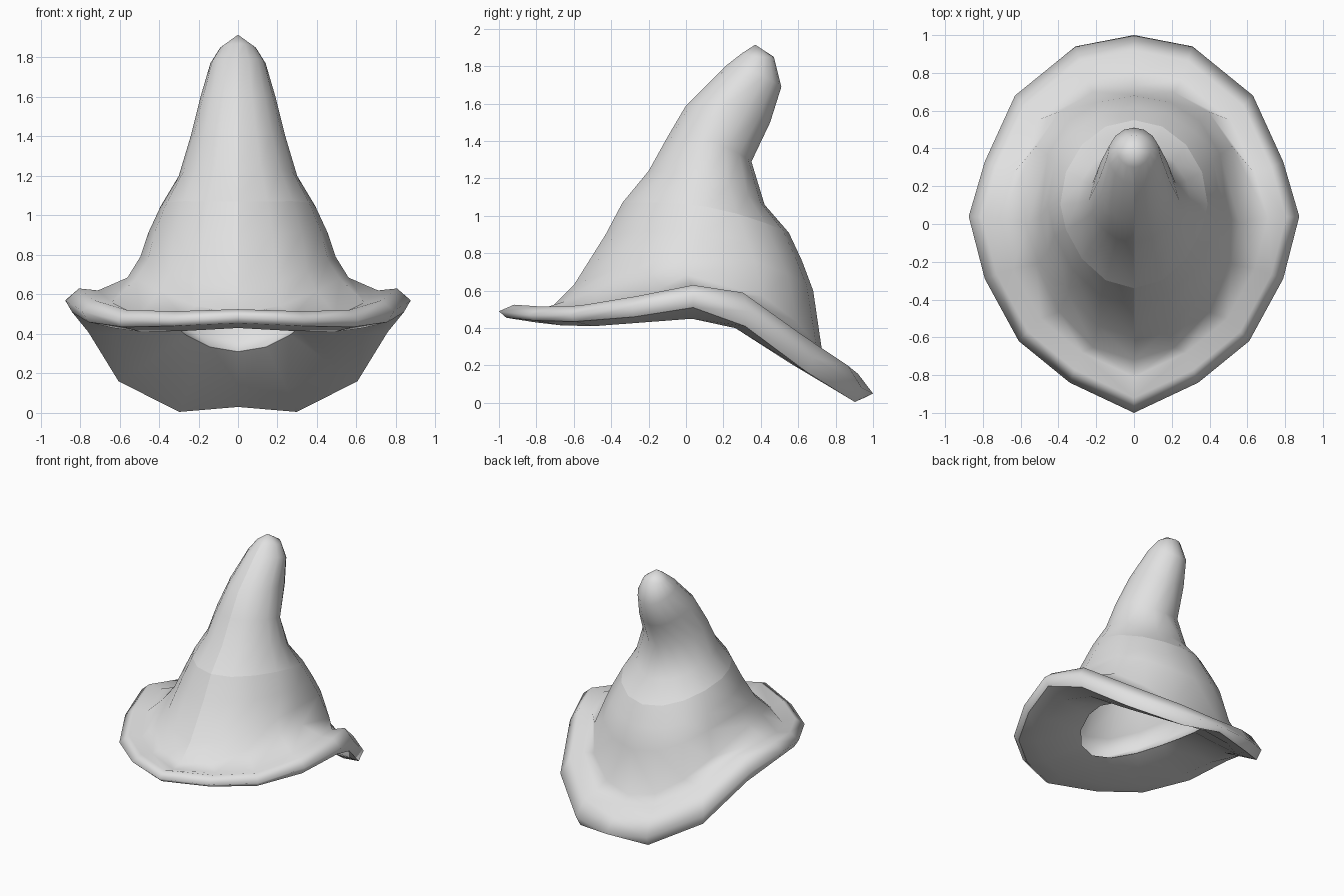
import bpy, bmesh, math

cube = bpy.data.objects.get("Cube")
if cube:
    bpy.data.objects.remove(cube, do_unlink=True)

felt = bpy.data.materials.new("pale_grey_felt")
felt.use_nodes = True
GREY = (0.75, 0.75, 0.75, 1)
felt.diffuse_color = GREY
felt.node_tree.nodes["Principled BSDF"].inputs["Base Color"].default_value = GREY

HALF = 8  # segments from front to back on one side


def oval(yf, zf, yb, zb, w, zs, back=1):
    """Half a tilted oval: front point, back point, half width, side height.
    A back power under 1 squares off the rear."""
    pts = []
    for i in range(HALF + 1):
        t = math.pi * i / HALF
        c = math.cos(t)
        s = 0 if i == HALF else math.sin(t)
        # slight ridge down the front
        c = c ** 1.25 if c > 0.01 else -abs(c) ** back if c < -0.01 else 0
        y = (yf + yb) / 2 - (yb - yf) / 2 * c
        z = (zf + zb) / 2 - (zb - zf) / 2 * c + (zs - (zf + zb) / 2) * s * s
        pts.append((w * s, y, z))
    return pts


# Plan of the brim, front to back
RIM = [(0, -1), (.34, -.84), (.61, -.62), (.79, -.29), (.875, .04),
       (.79, .33), (.63, .68), (.31, .94), (0, 1)]


def brim(scale, heights):
    return [(x * scale, y * scale, z) for (x, y), z in zip(RIM, heights)]


def loft(name, rings, cap, creases=(), ridge_from=None):
    """Skin the half rings, close the last one to a point, mirror."""
    bm = bmesh.new()
    rows = [[bm.verts.new(p) for p in ring] for ring in rings]
    for a, b in zip(rows, rows[1:]):
        for i in range(HALF):
            bm.faces.new((a[i], a[i + 1], b[i + 1], b[i]))
    tip = bm.verts.new(cap)
    for i in range(HALF):
        bm.faces.new((rows[-1][i], rows[-1][i + 1], tip))
    for f in bm.faces:
        f.smooth = True
    # sharp rings and a sharp ridge down the front
    for k in creases:
        for i in range(HALF):
            bm.edges.get((rows[k][i], rows[k][i + 1])).smooth = False
    if ridge_from is not None:
        for a, b in zip(rows[ridge_from:], rows[ridge_from + 1:]):
            bm.edges.get((a[0], b[0])).smooth = False
    me = bpy.data.meshes.new(name)
    bm.to_mesh(me)
    bm.free()
    me.materials.append(felt)
    ob = bpy.data.objects.new(name, me)
    bpy.context.collection.objects.link(ob)
    mod = ob.modifiers.new("mirror", 'MIRROR')
    mod.use_clip = True


opening = oval(-.47, .47, .6, .31, .37, .51)

# Outer shell: underside, rolled rim, brim top, crown
loft("hat_shell", [
    opening,
    brim(.8, (.43, .415, .41, .43, .45, .4, .22, .12, .11)),
    brim(.96, (.455, .44, .435, .46, .51, .41, .16, .005, .03)),
    brim(1, (.49, .47, .47, .515, .57, .49, .24, .08, .05)),
    brim(.92, (.525, .515, .52, .57, .63, .59, .36, .2, .155)),
    brim(.81, (.49, .49, .5, .56, .62, .57, .39, .235, .21)),
    oval(-.72, .51, .73, .26, .56, .685, .6),
    oval(-.6, .63, .68, .6, .495, .79, .7),
    oval(-.43, .9, .62, .76, .455, .91, .85),
    oval(-.34, 1.07, .55, .91, .39, 1.05),
    oval(-.2, 1.24, .42, 1.06, .3, 1.2),
    oval(-.1, 1.42, .35, 1.29, .24, 1.4),
    oval(0, 1.59, .45, 1.5, .19, 1.6, .8),
    oval(.21, 1.8, .51, 1.69, .14, 1.77),
    oval(.3, 1.87, .47, 1.85, .09, 1.85),
], (0, .37, 1.915), creases=(2, 9), ridge_from=6)

# Thin lining that follows the inside of the crown
loft("crown_lining", [
    opening,
    oval(-.63, .55, .67, .36, .52, .68, .6),
    oval(-.54, .66, .64, .6, .46, .78, .7),
    oval(-.39, .89, .58, .75, .42, .9, .85),
    oval(-.3, 1.05, .51, .89, .35, 1.03),
    oval(-.16, 1.22, .38, 1.04, .26, 1.18),
    oval(-.06, 1.4, .31, 1.29, .2, 1.39),
    oval(.04, 1.57, .41, 1.51, .15, 1.58, .8),
    oval(.23, 1.76, .47, 1.68, .1, 1.74),
], (0, .37, 1.86))
